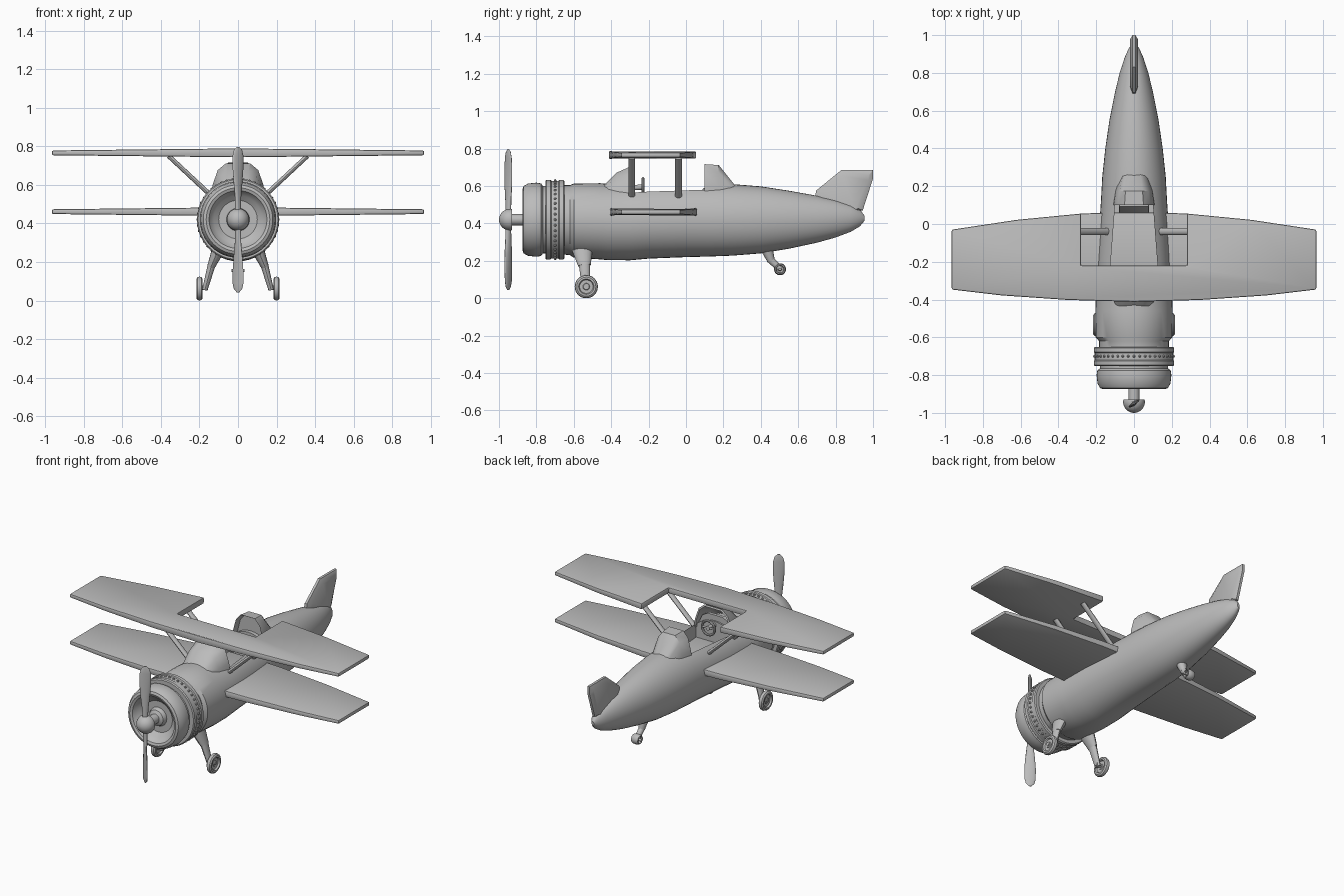
import bpy, bmesh, math
from mathutils import Matrix, Vector

if "Cube" in bpy.data.objects:
    bpy.data.objects.remove(bpy.data.objects["Cube"])

grey = bpy.data.materials.new("plain grey")
grey.use_nodes = True
grey.diffuse_color = (0.5, 0.5, 0.5, 1)
grey.node_tree.nodes["Principled BSDF"].inputs["Base Color"].default_value = (0.5, 0.5, 0.5, 1)
AXIS_Z = 0.42
parts = []


def finish(name, bm):
    bmesh.ops.recalc_face_normals(bm, faces=bm.faces)
    me = bpy.data.meshes.new(name)
    bm.to_mesh(me)
    bm.free()
    me.materials.append(grey)
    ob = bpy.data.objects.new(name, me)
    bpy.context.collection.objects.link(ob)
    parts.append(ob)
    return ob


def bevel(ob, width, segments=2):
    m = ob.modifiers.new("bevel", "BEVEL")
    m.width, m.segments, m.limit_method = width, segments, "ANGLE"
    m.angle_limit = math.radians(35)


def bake(ob):
    """Apply all modifiers."""
    dg = bpy.context.evaluated_depsgraph_get()
    me = bpy.data.meshes.new_from_object(ob.evaluated_get(dg))
    ob.modifiers.clear()
    ob.data = me


def skin(bm, rings, closed=True, caps=True):
    """Join successive point rings with quads."""
    rows = [[bm.verts.new(p) for p in r] for r in rings]
    n = len(rows[0])
    for a, b in zip(rows, rows[1:]):
        for i in range(n if closed else n - 1):
            j = (i + 1) % n
            bm.faces.new((a[i], a[j], b[j], b[i]))
    if caps:
        bm.faces.new(rows[0])
        bm.faces.new(rows[-1])


def oval(y, rx, rz, z, n=40):
    return [(rx * math.cos(t), y, z + rz * math.sin(t)) for t in (math.tau * i / n for i in range(n))]


def lathe_y(name, profile, z=AXIS_Z, x=0, y0=0, n=48):
    """Turn (y, radius) points round an axis along y."""
    bm = bmesh.new()
    skin(bm, [oval(y + y0, r, r, z, n) for y, r in profile])
    bmesh.ops.translate(bm, verts=bm.verts, vec=(x, 0, 0))
    return finish(name, bm)


def tube(name, a, b, ra, rb, flat=1.0):
    """Tapered round bar, widened along y by flat."""
    a, b = Vector(a), Vector(b)
    d = (b - a).normalized()
    v = Vector((0, 1, 0)) - d * d.y
    v.normalize()
    u = d.cross(v)
    bm = bmesh.new()
    skin(bm, [[p + u * r * math.cos(t) + v * r * flat * math.sin(t)
               for t in (math.tau * i / 16 for i in range(16))] for p, r in ((a, ra), (b, rb))])
    return finish(name, bm)


def wheel(name, x, y, z, r, w):
    """Tyre with dished hub, turned round x."""
    prof = [(-w * .6, r * .1), (-w * .6, r * .25), (-w * .35, r * .3), (-w * .35, r * .58), (-w, r * .66), (-w, r * .82),
            (-w * .6, r * .96), (0, r)]
    prof += [(-a, b) for a, b in reversed(prof[:-1])]
    bm = bmesh.new()
    skin(bm, [oval(a, b, b, 0, 32) for a, b in prof])
    bmesh.ops.rotate(bm, verts=bm.verts, cent=(0, 0, 0), matrix=Matrix.Rotation(math.pi / 2, 3, "Z"))
    bmesh.ops.translate(bm, verts=bm.verts, vec=(x, y, z))
    return finish(name, bm)


# fuselage: y, half width, bottom, top
sections = [(-.66, .185, .235, .605), (-.62, .185, .23, .605), (-.6, .203, .217, .613), (-.46, .205, .208, .615),
            (-.42, .203, .204, .612), (-.3, .2, .203, .615), (-.2, .197, .212, .615), (0, .183, .22, .615),
            (.12, .175, .223, .615), (.25, .168, .228, .61), (.4, .152, .24, .598), (.55, .13, .265, .575),
            (.7, .1, .297, .548), (.8, .076, .325, .525), (.88, .05, .355, .5), (.93, .028, .385, .475),
            (.955, .008, .415, .44)]
bm = bmesh.new()
skin(bm, [oval(y, w, (t - b) / 2, (t + b) / 2) for y, w, b, t in sections])
fuselage = finish("fuselage", bm)

# cockpit opening
bm = bmesh.new()
skin(bm, [[(-w, y, .32), (w, y, .32), (w, y, .8), (-w, y, .8)] for y, w in ((-.29, .13), (.105, .1))])
cutter = finish("cockpit_cutter", bm)
parts.remove(cutter)
cutter.hide_render = True
cut = fuselage.modifiers.new("cockpit", "BOOLEAN")
cut.operation, cut.object, cut.solver = "DIFFERENCE", cutter, "EXACT"
bake(fuselage)
bpy.data.objects.remove(cutter)

# seat inside the cockpit
bm = bmesh.new()
side = [(-.1, .32), (-.1, .36), (.04, .38), (.09, .59), (.105, .59), (.105, .32)]
skin(bm, [[(x, y, z) for y, z in side] for x in (-.08, .08)])
bevel(finish("seat", bm), .01)

# windscreen hood, open at the back
arch = [(-1, 0), (-.96, .3), (-.76, .78), (-.45, 1), (.45, 1), (.76, .78), (.96, .3), (1, 0)]
bm = bmesh.new()
skin(bm, [[(w * u, y, b + (t - b) * v) for u, v in arch]
          for y, w, b, t in ((-.435, .1, .57, .607), (-.37, .125, .55, .672), (-.28, .138, .55, .712))],
     closed=False, caps=False)
hood = finish("windscreen", bm)
m = hood.modifiers.new("thickness", "SOLIDIFY")
m.thickness, m.offset = .012, -1

# dashboard and steering wheel
bm = bmesh.new()
skin(bm, [[(.122 * u, y, .55 + .1 * v) for u, v in arch] for y in (-.32, -.3)])
finish("dashboard", bm)
bm = bmesh.new()
ring = 24
skin(bm, [[((.045 + .008 * math.cos(s)) * math.cos(t), .008 * math.sin(s), (.045 + .008 * math.cos(s)) * math.sin(t))
           for s in (math.tau * k / 8 for k in range(8))]
          for t in (math.tau * i / ring for i in range(ring + 1))], caps=False)
bmesh.ops.remove_doubles(bm, verts=bm.verts, dist=.0001)
bmesh.ops.translate(bm, verts=bm.verts, vec=(0, -.23, .595))
finish("steering_wheel", bm)
tube("steering_column", (0, -.31, .59), (0, -.222, .595), .014, .014)
tube("steering_spoke", (-.045, -.23, .595), (.045, -.23, .595), .006, .006)

# headrest fairing with hollow front
bm = bmesh.new()
skin(bm, [[(w * u, y, b + (t - b) * v) for u, v in arch]
          for y, w, b, t in ((.1, .112, .54, .717), (.175, .1, .54, .712), (.265, .075, .54, .6))])
bm.faces.ensure_lookup_table()
front = min(bm.faces, key=lambda f: f.calc_center_median().y)
bmesh.ops.recalc_face_normals(bm, faces=bm.faces)
bmesh.ops.inset_region(bm, faces=[front], thickness=.014)
bmesh.ops.translate(bm, verts=front.verts, vec=(0, .03, 0))
finish("headrest", bm)


# wings
def wing(name, z, notch):
    half = [(.35, -.402), (.7, -.378), (.965, -.347), (.965, -.03), (.62, .022), (.28, .055)]
    half += [(.28, -.22)] if notch else [(.15, .06)]
    outline = [(0, -.412)] + half + [(-x, y) for x, y in reversed(half)]
    bm = bmesh.new()
    skin(bm, [[(x, y, z + s * (.023 - .011 * abs(x))) for x, y in outline] for s in (-1, 1)])
    bevel(finish(name, bm), .008)


wing("upper_wing", .766, True)
wing("lower_wing", .461, False)

# engine cowl with recessed front
lathe_y("engine_cowl", [(-.815, .03), (-.815, .1), (-.835, .125), (-.85, .14), (-.868, .15), (-.874, .165), (-.868, .18),
                        (-.845, .193), (-.8, .198), (-.775, .194), (-.765, .18), (-.66, .18)])
lathe_y("cowl_band", [(-.752, .17), (-.752, .207), (-.746, .213), (-.725, .213), (-.72, .208), (-.682, .208),
                      (-.677, .213), (-.656, .213), (-.65, .207), (-.65, .17)])
bm = bmesh.new()
for i in range(44):
    t = math.tau * i / 44
    bmesh.ops.create_icosphere(bm, subdivisions=1, radius=.008, matrix=Matrix.Translation(
        (.209 * math.cos(t), -.7, AXIS_Z + .209 * math.sin(t))))
finish("band_rivets", bm)

# propeller
lathe_y("propeller_shaft", [(-.94, .03), (-.85, .03), (-.84, .05), (-.82, .06), (-.81, .06)], n=24)
lathe_y("spinner", [(-1 + .06 * (1 - math.cos(a)), max(.058 * math.sin(a), .001))
                    for a in (math.pi / 2 * i / 8 for i in range(9))] + [(-.93, .056), (-.93, .02)], n=32)
blade = [(.03, .016, .014, 50), (.1, .019, .012, 48), (.18, .028, .01, 42), (.26, .034, .008, 36),
         (.33, .033, .007, 32), (.36, .025, .006, 30), (.377, .008, .003, 30)]
for name, sign in (("upper_blade", 1), ("lower_blade", -1)):
    bm = bmesh.new()
    rings = []
    for h, w, th, tw in blade:
        a = math.radians(tw) * sign
        pts = [(w * math.cos(t), th * math.sin(t)) for t in (math.tau * i / 16 for i in range(16))]
        rings.append([(p * math.cos(a) - q * math.sin(a), -.95 + p * math.sin(a) + q * math.cos(a),
                       AXIS_Z + sign * h) for p, q in pts])
    skin(bm, rings)
    finish(name, bm)

# tail fin: thin bevelled blade
bm = bmesh.new()
fin = [(.69, .53), (.695, .575), (.83, .685), (1, .685), (1, .64), (.945, .47), (.9, .46)]
inner = [(.73, .53), (.735, .57), (.84, .655), (.975, .655), (.975, .63), (.92, .48), (.9, .47)]
skin(bm, [[(x, y, z) for y, z in o] for x, o in ((-.022, inner), (-.008, fin), (.008, fin), (.022, inner))])
finish("tail_fin", bm)

# wing struts and landing gear, both sides
for s, side in ((1, "left"), (-1, "right")):
    for y, place in ((-.29, "front"), (-.04, "rear")):
        tube(f"{side}_{place}_wing_strut", (s * .14, y, .545), (s * .36, y, .75), .012, .012, 1.5)
    tube(f"{side}_gear_fairing", (s * .1, -.555, .27), (s * .14, -.543, .175), .034, .02, 1.7)
    tube(f"{side}_gear_leg", (s * .138, -.543, .18), (s * .172, -.535, .055), .02, .014, 1.5)
    tube(f"{side}_axle", (s * .155, -.533, .067), (s * .215, -.533, .067), .012, .012)
    wheel(f"{side}_wheel", s * .2, -.533, .062, .062, .016)

# tail wheel
tube("tail_leg_fairing", (0, .43, .27), (0, .455, .2), .034, .02)
tube("tail_leg", (0, .447, .21), (0, .505, .155), .02, .016)
tube("tail_axle", (-.035, .503, .155), (.035, .503, .155), .008, .008)
wheel("tail_wheel", 0, .503, .155, .032, .024)

# bake modifiers and shade
bpy.context.view_layer.update()
for ob in bpy.context.selected_objects:
    ob.select_set(False)
for ob in parts:
    if ob.modifiers:
        bake(ob)
    ob.select_set(True)
bpy.context.view_layer.objects.active = fuselage
bpy.ops.object.shade_smooth_by_angle(angle=math.radians(32))
